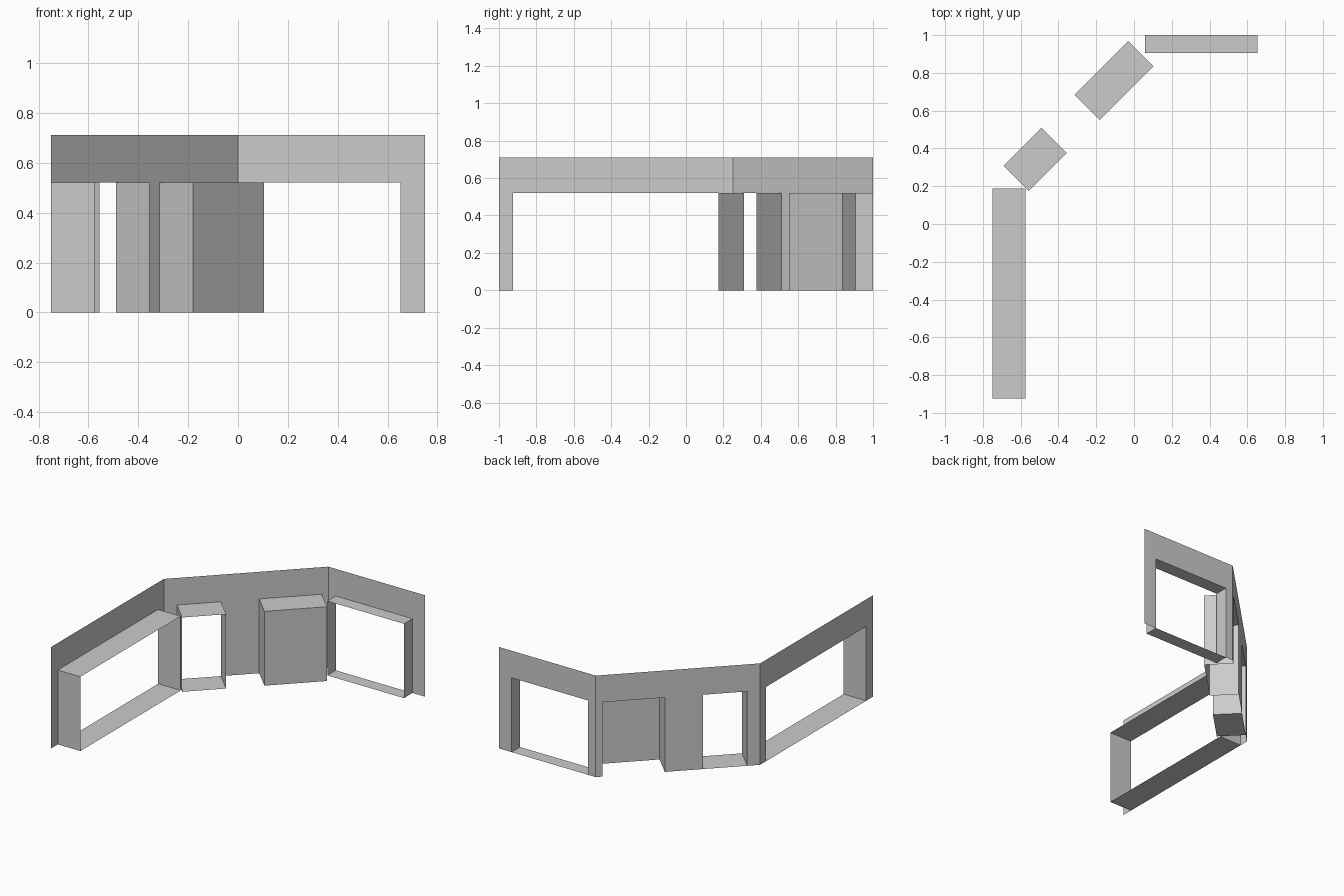
import bpy
import bmesh
from mathutils import Vector

if "Cube" in bpy.data.objects:
    bpy.data.objects.remove(bpy.data.objects["Cube"])

HEAD, TOP = 0.521, 0.711   # opening height, wall height


def make_object(name, quads):
    bm = bmesh.new()
    for q in quads:
        bm.faces.new([bm.verts.new(p) for p in q])
    bmesh.ops.remove_doubles(bm, verts=bm.verts, dist=1e-4)
    mesh = bpy.data.meshes.new(name)
    bm.to_mesh(mesh)
    bm.free()
    bpy.context.collection.objects.link(bpy.data.objects.new(name, mesh))


def build_wall(name, start, end, openings):
    """Thin wall with openings (part name, from, to, inward depth, is_niche)."""
    start, end = Vector((*start, 0)), Vector((*end, 0))
    along = (end - start).normalized()
    inward = Vector((along.y, -along.x, 0))

    def pt(s, d, z):
        return start + along * s + inward * d + Vector((0, 0, z))

    def panel(a, b, z0, z1, d=0):
        return [pt(b, d, z0), pt(a, d, z0), pt(a, d, z1), pt(b, d, z1)]

    # wall skin: lintel strip above, piers between the openings
    stops = [0] + [s for o in openings for s in o[1:3]] + [(end - start).length]
    quads = [panel(a, b, HEAD, TOP) for a, b in zip(stops, stops[1:])]
    quads += [panel(a, b, 0, HEAD) for a, b in zip(stops[::2], stops[1::2])]
    make_object(name, quads)

    # linings reaching into the room; a niche has a closed face and no sill
    for part, a, b, d, niche in openings:
        ring = [(a, 0), (a, HEAD), (b, HEAD), (b, 0)]
        pairs = list(zip(ring, ring[1:]))
        if not niche:
            pairs.append((ring[-1], ring[0]))
        quads = [[pt(s0, 0, z0), pt(s0, d, z0), pt(s1, d, z1), pt(s1, 0, z1)]
                 for (s0, z0), (s1, z1) in pairs]
        if niche:
            quads.append(panel(a, b, 0, HEAD, d))
        make_object(part, quads)


# Three wall segments following the bent plan
build_wall("left_wall", (-0.75, -1), (-0.75, 0.25),
           [("left_window_lining", 0.075, 1.187, 0.175, False)])
build_wall("diagonal_wall", (-0.75, 0.25), (0, 1),
           [("doorway_lining", 0.084, 0.368, 0.19, False),
            ("niche", 0.615, 1.018, 0.19, True)])
build_wall("right_wall", (0, 1), (0.75, 1),
           [("right_window_lining", 0.058, 0.653, 0.094, False)])
